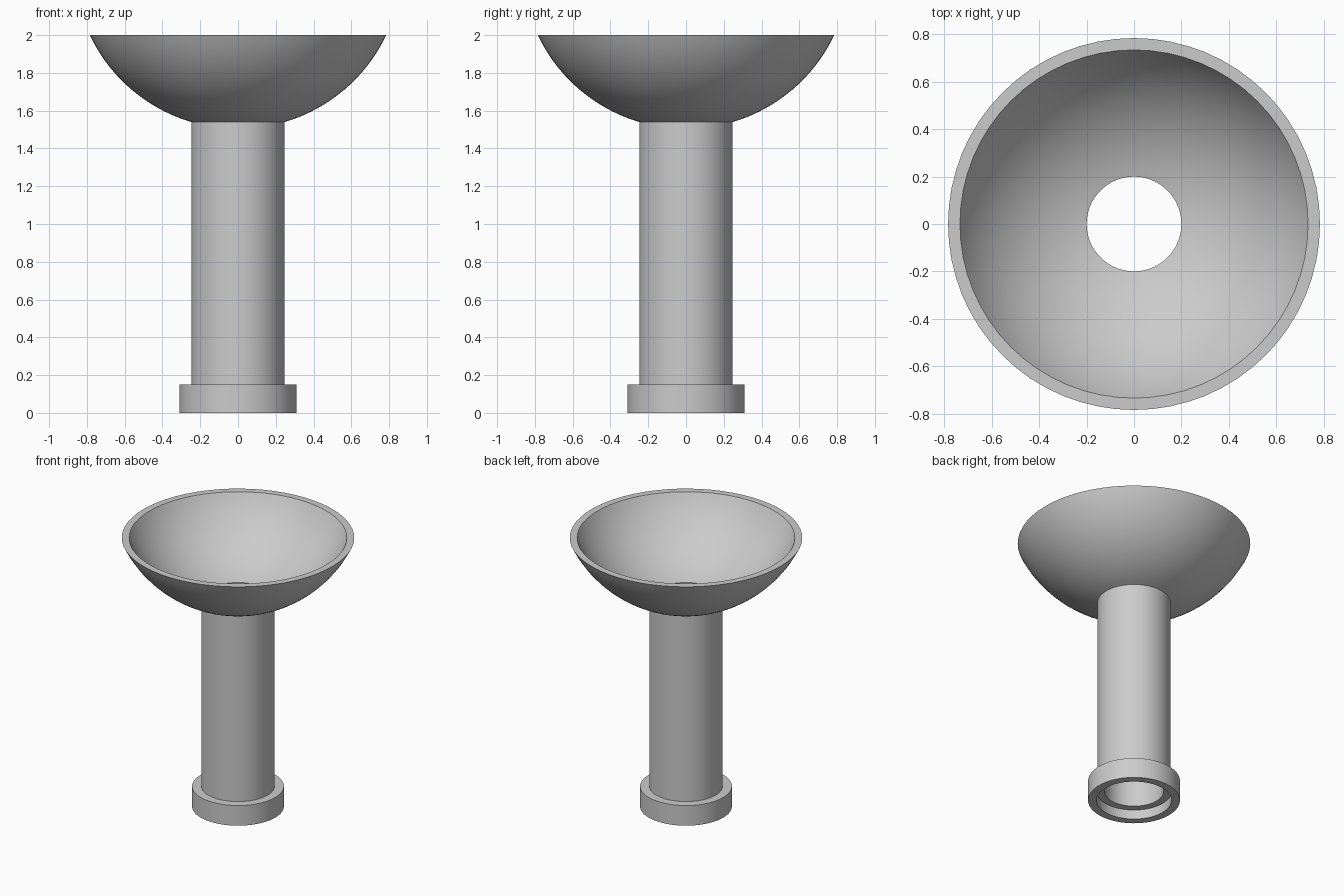
import bpy
import bmesh
import math

cube = bpy.data.objects.get("Cube")
if cube:
    bpy.data.objects.remove(cube, do_unlink=True)

SEGMENTS = 64
BORE, TUBE_R, COLLAR_R = 0.20, 0.247, 0.31
TUBE_END, COLLAR_TOP = 0.07, 0.15
RIM_Z, SPHERE_Z = 2.0, 2.373
OUTER_R, INNER_R = 0.869, 0.824

grey = bpy.data.materials.new("plain_grey")
grey.use_nodes = True
colour = (0.6, 0.6, 0.6, 1.0)
grey.diffuse_color = colour
grey.node_tree.nodes["Principled BSDF"].inputs["Base Color"].default_value = colour


def lathe(name, profile):
    """Spin a (radius, height) profile around z."""
    bm = bmesh.new()
    verts = [bm.verts.new((r, 0, z)) for r, z in profile]
    edges = [bm.edges.new(pair) for pair in zip(verts, verts[1:])]
    bmesh.ops.spin(bm, geom=verts + edges, cent=(0, 0, 0), axis=(0, 0, 1),
                   angle=math.tau, steps=SEGMENTS, use_merge=True)
    bmesh.ops.remove_doubles(bm, verts=bm.verts, dist=1e-5)
    # Face outwards: the top-most flat face or the outermost wall sets the side
    bmesh.ops.recalc_face_normals(bm, faces=bm.faces)
    bm.normal_update()
    outer = max(bm.faces, key=lambda f: f.calc_center_median().xy.length)
    if outer.normal.xy.dot(outer.calc_center_median().xy) + outer.normal.z < 0:
        bmesh.ops.reverse_faces(bm, faces=bm.faces)
    mesh = bpy.data.meshes.new(name)
    bm.to_mesh(mesh)
    bm.free()
    obj = bpy.data.objects.new(name, mesh)
    bpy.context.collection.objects.link(obj)
    mesh.materials.append(grey)
    bpy.ops.object.select_all(action="DESELECT")
    obj.select_set(True)
    bpy.context.view_layer.objects.active = obj
    bpy.ops.object.shade_smooth_by_angle(angle=math.radians(30))
    return obj


def sphere_arc(radius, start_r, steps=20):
    """Profile of a bowl wall, from start_r out to the rim."""
    a0 = math.asin(start_r / radius)
    a1 = math.acos((SPHERE_Z - RIM_Z) / radius)
    angles = [a0 + (a1 - a0) * i / steps for i in range(steps + 1)]
    return [(radius * math.sin(a), SPHERE_Z - radius * math.cos(a)) for a in angles]


# Bowl: outer wall up to the flat rim, then the inner wall down to the bore
outer_wall = sphere_arc(OUTER_R, TUBE_R)
inner_wall = sphere_arc(INNER_R, BORE)
lathe("bowl", outer_wall + inner_wall[::-1])

# Hollow tube, meeting both bowl walls
lathe("tube", [(TUBE_R, outer_wall[0][1]), (TUBE_R, TUBE_END),
               (BORE, TUBE_END), (BORE, inner_wall[0][1])])

# Collar around the foot, with a recess below the tube end
lathe("collar", [(TUBE_R, COLLAR_TOP), (COLLAR_R, COLLAR_TOP), (COLLAR_R, 0),
                 (0.253, 0), (0.253, TUBE_END), (TUBE_R, TUBE_END)])
